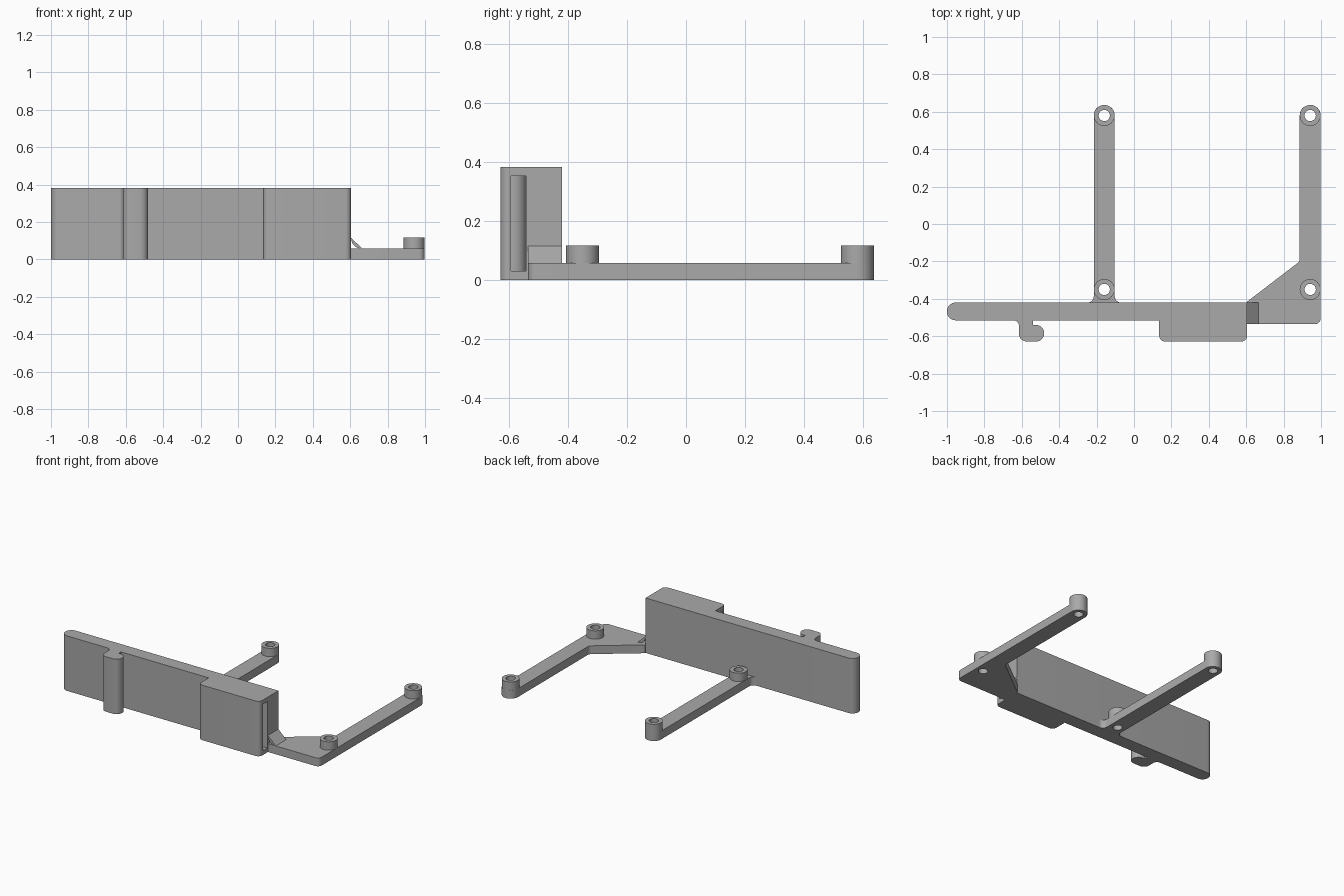
import bpy, bmesh, math
from mathutils import Vector

if "Cube" in bpy.data.objects:
    bpy.data.objects.remove(bpy.data.objects["Cube"], do_unlink=True)

grey = bpy.data.materials.new("plain grey")
grey.use_nodes = True
GREY = (0.4, 0.4, 0.4, 1)
grey.diffuse_color = GREY
grey.node_tree.nodes["Principled BSDF"].inputs["Base Color"].default_value = GREY


def rounded(points, steps=8):
    """Outline from (x, y, radius) corners, each replaced by an arc."""
    out = []
    for i, (x, y, r) in enumerate(points):
        p = Vector((x, y))
        if r == 0:
            out.append(p)
            continue
        a = (Vector(points[i - 1][:2]) - p).normalized()
        b = (Vector(points[(i + 1) % len(points)][:2]) - p).normalized()
        half = a.angle(b) / 2
        centre = p + (a + b).normalized() * (r / math.sin(half))
        start = p + a * (r / math.tan(half)) - centre
        end = p + b * (r / math.tan(half)) - centre
        sweep = math.atan2(start.x * end.y - start.y * end.x, start.dot(end))
        for k in range(steps + 1):
            t = sweep * k / steps
            c, s = math.cos(t), math.sin(t)
            out.append(centre + Vector((start.x * c - start.y * s, start.x * s + start.y * c)))
    return out


def prism(name, outline, low, high, place=lambda u, v, w: (u, v, w)):
    """Extrude an outline from low to high."""
    bm = bmesh.new()
    face = bm.faces.new([bm.verts.new(place(p[0], p[1], low)) for p in outline])
    shift = Vector(place(0, 0, high)) - Vector(place(0, 0, low))
    new = bmesh.ops.extrude_face_region(bm, geom=[face], use_keep_orig=True)["geom"]
    bmesh.ops.translate(bm, verts=[v for v in new if isinstance(v, bmesh.types.BMVert)], vec=shift)
    bmesh.ops.remove_doubles(bm, verts=bm.verts, dist=0.0001)
    bmesh.ops.recalc_face_normals(bm, faces=bm.faces)
    mesh = bpy.data.meshes.new(name)
    bm.to_mesh(mesh)
    bm.free()
    mesh.materials.append(grey)
    obj = bpy.data.objects.new(name, mesh)
    bpy.context.collection.objects.link(obj)
    return obj


def circle(x, y, r, n=32):
    return [(x + r * math.cos(math.tau * k / n), y + r * math.sin(math.tau * k / n)) for k in range(n)]


def apply_boolean(obj, other, operation):
    mod = obj.modifiers.new(operation.lower(), "BOOLEAN")
    mod.operation, mod.object, mod.solver = operation, other, "EXACT"
    bpy.ops.object.select_all(action="DESELECT")
    bpy.context.view_layer.objects.active = obj
    obj.select_set(True)
    bpy.ops.object.modifier_apply(modifier=mod.name)
    bpy.data.objects.remove(other, do_unlink=True)


BACK, FRONT, NOSE = -0.42, -0.515, -0.628
HEIGHT, BASE, BOSS = 0.382, 0.058, 0.116
RIGHT = 0.605

# Upright wall with its hook and thick end block, in one outline
wall = prism("upright_wall", rounded([
    (-1, BACK, 0.046), (-1, FRONT, 0.046),
    (-0.615, FRONT, 0.03), (-0.615, NOSE, 0.04),
    (-0.48, NOSE, 0.0435), (-0.48, -0.54, 0.0435),
    (-0.54, -0.54, 0), (-0.54, FRONT, 0),
    (0.135, FRONT, 0), (0.135, NOSE, 0.03),
    (RIGHT, NOSE, 0.03), (RIGHT, BACK, 0)]), 0, HEIGHT)

# Slot running sideways through the end block
slot = prism("slot_cutter", [(0.1, -0.592), (0.7, -0.592), (0.7, -0.542), (0.1, -0.542)], 0.03, 0.352)
apply_boolean(wall, slot, "DIFFERENCE")

# Middle arm, flared where it meets the wall
middle = prism("middle_arm", rounded([
    (-0.25, -0.43, 0), (-0.25, BACK, 0), (-0.215, BACK, 0.034), (-0.215, 0.636, 0.055),
    (-0.103, 0.636, 0.055), (-0.103, BACK, 0.034), (-0.068, BACK, 0), (-0.068, -0.43, 0)]), 0, BASE)

# Side arm with its angled gusset
side = prism("side_arm", rounded([
    (RIGHT, -0.535, 0), (0.998, -0.535, 0.03), (0.998, 0.636, 0.055),
    (0.886, 0.636, 0.055), (0.886, -0.2, 0.03), (RIGHT, -0.415, 0)]), 0, BASE)

# Screw bosses, each bored right through its arm
for arm, x in ((middle, -0.159), (side, 0.942)):
    for y in (-0.35, 0.58):
        apply_boolean(arm, prism("boss", circle(x, y, 0.056), 0.02, BOSS), "UNION")
        apply_boolean(arm, prism("bore", circle(x, y, 0.03), -0.1, 0.3), "DIFFERENCE")

# Curved fillet between the wall end and the side arm
fillet = prism("wall_fillet", rounded([
    (RIGHT, BASE - 0.01, 0), (RIGHT, 0.115, 0), (RIGHT, BASE, 0.055),
    (0.665, BASE, 0), (0.665, BASE - 0.01, 0)])[1:-1], -0.535, BACK, lambda u, v, w: (u, w, v))

for obj in (wall, middle, side, fillet):
    bpy.ops.object.select_all(action="DESELECT")
    bpy.context.view_layer.objects.active = obj
    obj.select_set(True)
    bpy.ops.object.shade_smooth_by_angle(angle=math.radians(30))
